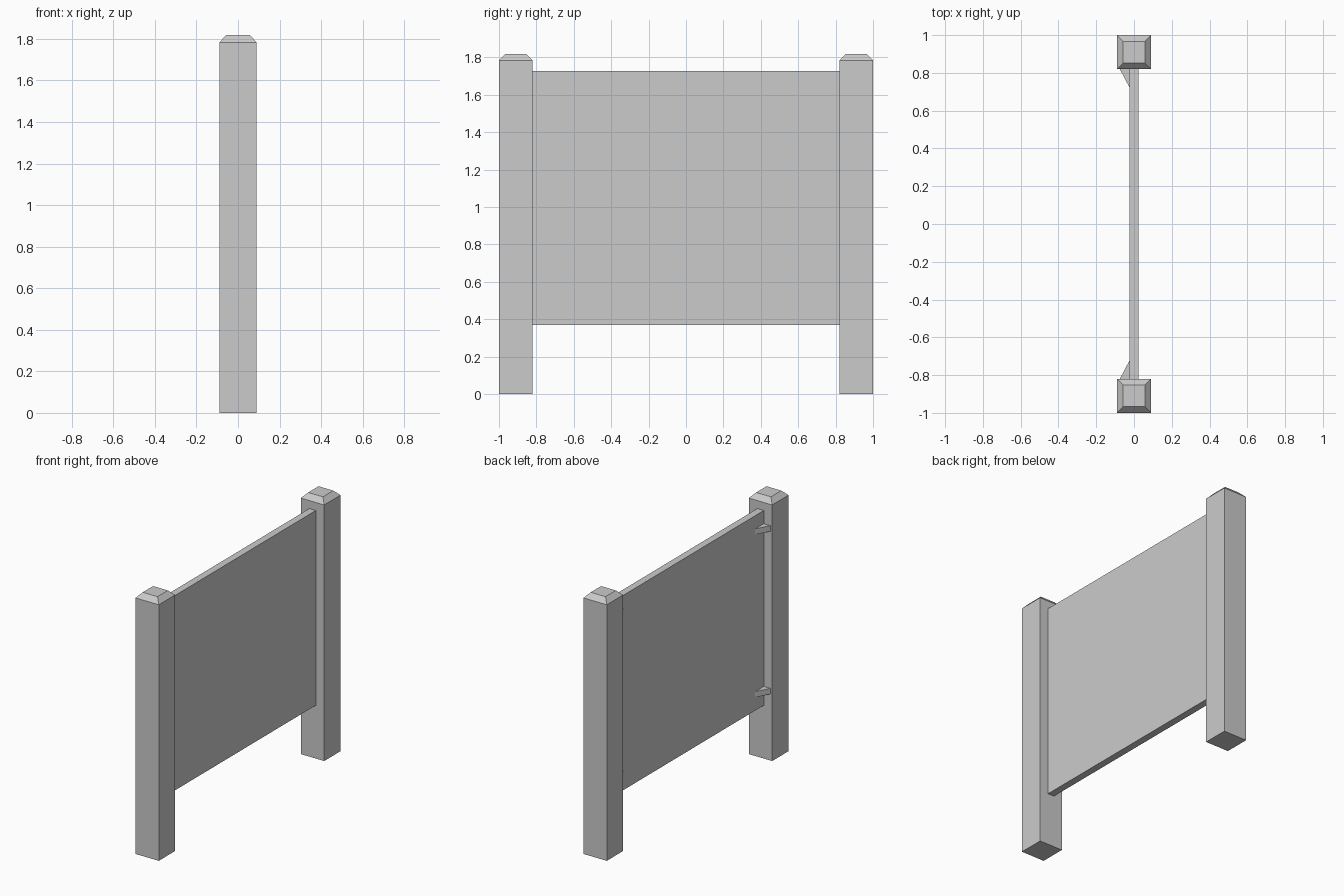
import bpy
import bmesh

cube = bpy.data.objects.get("Cube")
if cube:
    bpy.data.objects.remove(cube, do_unlink=True)

# Single flat grey
grey = bpy.data.materials.new("light_grey")
grey.use_nodes = True
colour = (0.6, 0.6, 0.6, 1.0)
grey.diffuse_color = colour
grey.node_tree.nodes["Principled BSDF"].inputs["Base Color"].default_value = colour


def loft(name, rings):
    """Closed solid through matching horizontal rings of points."""
    bm = bmesh.new()
    loops = [[bm.verts.new(p) for p in ring] for ring in rings]
    n = len(loops[0])
    bm.faces.new(loops[0])
    bm.faces.new(loops[-1])
    for low, high in zip(loops, loops[1:]):
        for i in range(n):
            j = (i + 1) % n
            bm.faces.new((low[i], low[j], high[j], high[i]))
    bmesh.ops.recalc_face_normals(bm, faces=bm.faces)
    mesh = bpy.data.meshes.new(name)
    bm.to_mesh(mesh)
    bm.free()
    mesh.materials.append(grey)
    obj = bpy.data.objects.new(name, mesh)
    bpy.context.collection.objects.link(obj)
    return obj


def rect(hx, hy, z, cy=0.0):
    return [(sx * hx, cy + sy * hy, z)
            for sx, sy in ((-1, -1), (1, -1), (1, 1), (-1, 1))]


HALF = 0.09            # half width of a post
POST_Y = 1 - HALF      # post centre
INNER = 1 - 2 * HALF   # inner face of a post
PANEL_X = 0.025
LOW, HIGH = 0.37, 1.727

# Panel between the posts
loft("panel", [rect(PANEL_X, INNER, LOW), rect(PANEL_X, INNER, HIGH)])

for side, end in ((-1, "front"), (1, "back")):
    # Square post with a chamfered top
    cy = side * POST_Y
    loft(f"{end}_post", [rect(HALF, HALF, 0, cy),
                         rect(HALF, HALF, 1.783, cy),
                         rect(0.057, 0.057, 1.818, cy)])

    # Wedge brackets joining the panel to the post
    plan = [(-PANEL_X, side * INNER), (-0.075, side * INNER),
            (-PANEL_X, side * 0.725)]
    for level, z in (("lower", LOW + 0.112), ("upper", HIGH - 0.112)):
        loft(f"{end}_{level}_bracket",
             [[(x, y, z + dz) for x, y in plan] for dz in (-0.02, 0.02)])
